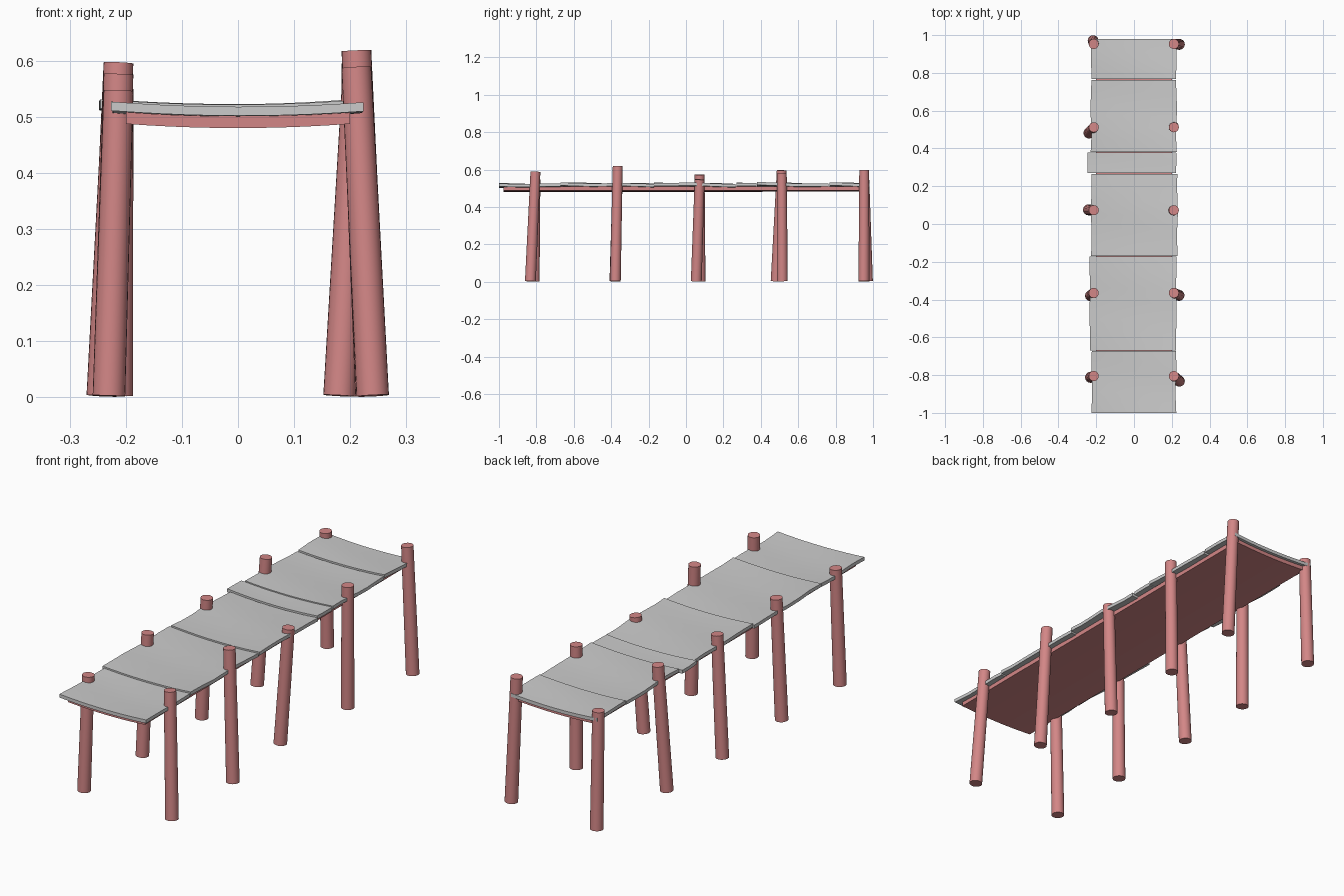
import bpy, bmesh, math
from mathutils import Vector

if "Cube" in bpy.data.objects:
    bpy.data.objects.remove(bpy.data.objects["Cube"])

red = bpy.data.materials.new("red_wood")
red.diffuse_color = (0.65, 0.24, 0.24, 1)
red.use_nodes = True
red.node_tree.nodes["Principled BSDF"].inputs["Base Color"].default_value = red.diffuse_color


def finish(bm, name, mat=None):
    bmesh.ops.recalc_face_normals(bm, faces=bm.faces)
    me = bpy.data.meshes.new(name)
    bm.to_mesh(me)
    bm.free()
    ob = bpy.data.objects.new(name, me)
    bpy.context.collection.objects.link(ob)
    if mat:
        me.materials.append(mat)
    bpy.context.view_layer.objects.active = ob
    ob.select_set(True)
    bpy.ops.object.shade_smooth_by_angle(angle=math.radians(30))
    ob.select_set(False)
    return ob


def sagging_slab(name, x0, x1, y0, y1, z_front, z_back, thick, mat=None, wobble=0.0):
    """Board that dips along its middle; z values are the underside at x = 0."""
    bm = bmesh.new()
    bmesh.ops.create_cube(bm, size=1)
    for axis, cuts in ((0, 9), (1, 5)):
        edges = [e for e in bm.edges
                 if abs((e.verts[0].co - e.verts[1].co)[axis]) > 0.9]
        bmesh.ops.subdivide_edges(bm, edges=edges, cuts=cuts, use_grid_fill=True)
    for v in bm.verts:
        u, t, w = v.co + Vector((0.5, 0.5, 0.5))
        x, y = x0 + (x1 - x0) * u, y0 + (y1 - y0) * t
        z = z_front + (z_back - z_front) * t + 0.009 * (x / 0.22) ** 2
        z += wobble * math.sin(y * 17 + x * 4)
        edge = wobble * 1.2 * math.sin(y * 23) * (1 if u > 0.99 else -1 if u < 0.01 else 0)
        v.co = (x + edge, y, z + thick * w)
    return finish(bm, name, mat)


def post(name, top, bottom):
    """Leaning round post with ends square to its axis."""
    top, bottom = Vector(top), Vector(bottom)
    axis = top - bottom
    bm = bmesh.new()
    bmesh.ops.create_cone(bm, cap_ends=True, segments=24, radius1=0.029,
                          radius2=0.0265, depth=axis.length)
    rot = Vector((0, 0, 1)).rotation_difference(axis)
    for v in bm.verts:
        v.co = rot @ v.co + (top + bottom) / 2
    return finish(bm, name, red)


# Under-deck
sagging_slab("under_deck", -0.2, 0.2, -0.975, 0.965, 0.48, 0.482, 0.021, red)

# Deck boards: x range, y range, underside height at front and back
boards = [
    (-0.224, 0.222, -1.000, -0.672, 0.500, 0.498),
    (-0.234, 0.224, -0.670, -0.172, 0.504, 0.499),
    (-0.226, 0.230, -0.170, 0.264, 0.505, 0.499),
    (-0.245, 0.222, 0.269, 0.378, 0.505, 0.502),
    (-0.228, 0.225, 0.380, 0.762, 0.506, 0.499),
    (-0.226, 0.224, 0.767, 0.980, 0.504, 0.501),
]
for i, (x0, x1, y0, y1, zf, zb) in enumerate(boards):
    sagging_slab(f"deck_board_{i + 1}", x0, x1, y0, y1, zf, zb, 0.016, wobble=0.002)

# Posts per row: y of tops, then (height, bottom x, bottom y) left and right
rows = [
    (-0.805, (0.547, -0.230, -0.812), (0.588, 0.240, -0.832)),
    (-0.365, (0.576, -0.230, -0.380), (0.618, 0.238, -0.378)),
    (0.073, (0.573, -0.241, 0.075), (0.547, 0.181, 0.055)),
    (0.512, (0.596, -0.238, 0.482), (0.578, 0.208, 0.515)),
    (0.953, (0.550, -0.216, 0.970), (0.596, 0.240, 0.951)),
]
for i, (y, left, right) in enumerate(rows):
    for side, x, (h, bx, by) in (("left", -0.213, left), ("right", 0.211, right)):
        post(f"post_{side}_{i + 1}", (x, y, h), (bx, by, 0.003))
